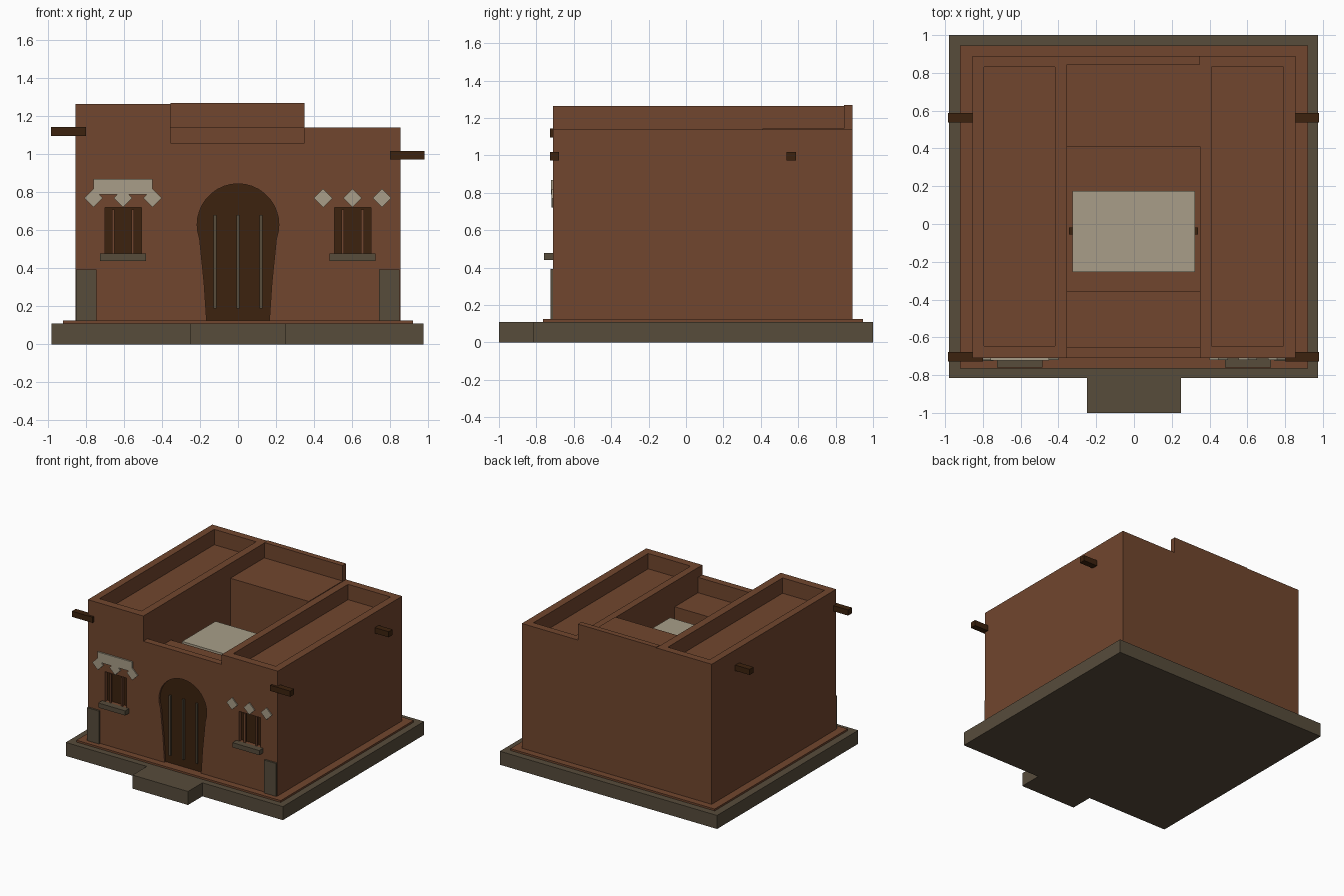
import bpy, bmesh, math
from mathutils import Matrix

if "Cube" in bpy.data.objects:
    bpy.data.objects.remove(bpy.data.objects["Cube"])


def material(name, rgb):
    m = bpy.data.materials.new(name)
    m.diffuse_color = [((c / 255 + 0.055) / 1.055) ** 2.4 for c in rgb] + [1]
    m.use_nodes = True
    m.node_tree.nodes["Principled BSDF"].inputs["Base Color"].default_value = m.diffuse_color
    return m


ADOBE = material("adobe_brown", (113, 70, 46))
STONE = material("stone_grey", (87, 76, 59))
WOOD = material("dark_wood", (60, 34, 14))
TAN = material("pale_tan", (168, 158, 136))


def finish(bm, name, mat):
    bmesh.ops.recalc_face_normals(bm, faces=bm.faces)
    me = bpy.data.meshes.new(name)
    bm.to_mesh(me)
    bm.free()
    me.materials.append(mat)
    ob = bpy.data.objects.new(name, me)
    bpy.context.collection.objects.link(ob)
    return ob


def prism(name, outline, y0, y1, mat):
    """Extrude an x/z outline along y."""
    bm = bmesh.new()
    face = bm.faces.new([bm.verts.new((x, y0, z)) for x, z in outline])
    ext = bmesh.ops.extrude_face_region(bm, geom=[face])
    verts = [v for v in ext["geom"] if isinstance(v, bmesh.types.BMVert)]
    bmesh.ops.translate(bm, verts=verts, vec=(0, y1 - y0, 0))
    return finish(bm, name, mat)


def box(name, x0, x1, y0, y1, z0, z1, mat):
    return prism(name, [(x0, z0), (x1, z0), (x1, z1), (x0, z1)], y0, y1, mat)


def cut(ob, cutter):
    mod = ob.modifiers.new("opening", "BOOLEAN")
    mod.operation, mod.solver, mod.object = "DIFFERENCE", "EXACT", cutter
    bpy.context.view_layer.objects.active = ob
    bpy.ops.object.modifier_apply(modifier=mod.name)
    bpy.data.objects.remove(cutter)


FRONT, BACK, GROUND = -0.71, 0.89, 0.125

# Foundation, entrance step and thin floor
box("foundation", -0.98, 0.975, -0.815, 1.0, 0, 0.11, STONE)
box("entrance_step", -0.25, 0.25, -1.0, -0.815, 0, 0.11, STONE)
box("floor", -0.92, 0.92, -0.765, 0.945, 0.11, GROUND, ADOBE)

# Side wings with sunken roofs
for side, x0, x1, top in (("left", -0.855, -0.355, 1.265), ("right", 0.35, 0.855, 1.14)):
    wing = box(side + "_wing", x0, x1, FRONT, BACK, GROUND, top, ADOBE)
    cut(wing, box("roof_cutter", x0 + 0.06, x1 - 0.063, -0.645, 0.83, top - 0.125, top + 0.1, ADOBE))

    # Window recess, dark pane, bars and sill
    cx = -0.605 if side == "left" else 0.603
    cut(wing, box("window_cutter", cx - 0.096, cx + 0.096, -0.8, -0.67, 0.475, 0.72, WOOD))
    box(side + "_window_pane", cx - 0.096, cx + 0.096, -0.676, -0.67, 0.475, 0.72, WOOD)
    for i, dx in enumerate((-0.052, 0.052)):
        box(f"{side}_window_bar_{i}", cx + dx - 0.007, cx + dx + 0.007, -0.703, -0.689, 0.475, 0.71, ADOBE)
    box(side + "_window_sill", cx - 0.121, cx + 0.121, -0.76, FRONT, 0.44, 0.478, STONE)

    # Diamond ornaments over the window
    for i, dx in enumerate((-0.155, 0, 0.155)):
        x, z, r = cx + dx, 0.77, 0.049
        prism(f"{side}_diamond_{i}", [(x - r, z), (x, z - r), (x + r, z), (x, z + r)], -0.719, FRONT, TAN)

    # Stone corner facing
    a, b = (-0.852, -0.745) if side == "left" else (0.743, 0.85)
    box(side + "_corner_stone", a, b, -0.725, FRONT, GROUND, 0.393, STONE)

    # Projecting roof beams
    a, b = (-0.985, -0.80) if side == "left" else (0.80, 0.98)
    for where, y in (("front", -0.703), ("back", 0.563)):
        box(f"{side}_{where}_beam", a, b, y - 0.025, y + 0.025, top - 0.168, top - 0.122, WOOD)

box("left_window_lintel", -0.76, -0.45, -0.722, FRONT, 0.79, 0.87, TAN)

# Front and back rooms of the middle section, with parapets
L, R = -0.355, 0.35
front_room = box("front_room", L, R, FRONT, -0.355, GROUND, 0.935, ADOBE)
box("front_parapet", L, R, FRONT, -0.655, 0.935, 1.06, ADOBE)
box("back_room", L, R, 0.41, BACK, GROUND, 1.145, ADOBE)
box("back_parapet", L, R, 0.845, BACK, 1.145, 1.27, ADOBE)

# Keyhole doorway: round head on tapered sides
head = [(0.215 * math.cos(math.radians(t)), 0.63 + 0.215 * math.sin(math.radians(t)))
        for t in range(-20, 201, 10)]
doorway = [(-0.165, GROUND), (0.165, GROUND), (0.178, 0.32)] + head + [(-0.178, 0.32)]
cut(front_room, prism("door_cutter", doorway, -0.8, -0.685, WOOD))
prism("door", doorway, -0.694, -0.685, WOOD)
for i, x in enumerate((-0.121, 0, 0.121)):
    box(f"door_bar_{i}", x - 0.007, x + 0.007, -0.708, -0.694, 0.19, 0.68, STONE)

# Courtyard canopy on a cross beam
box("canopy", -0.325, 0.322, -0.255, 0.175, 0.855, 0.893, TAN)
box("canopy_beam", -0.345, 0.34, -0.055, -0.018, 0.82, 0.855, WOOD)
